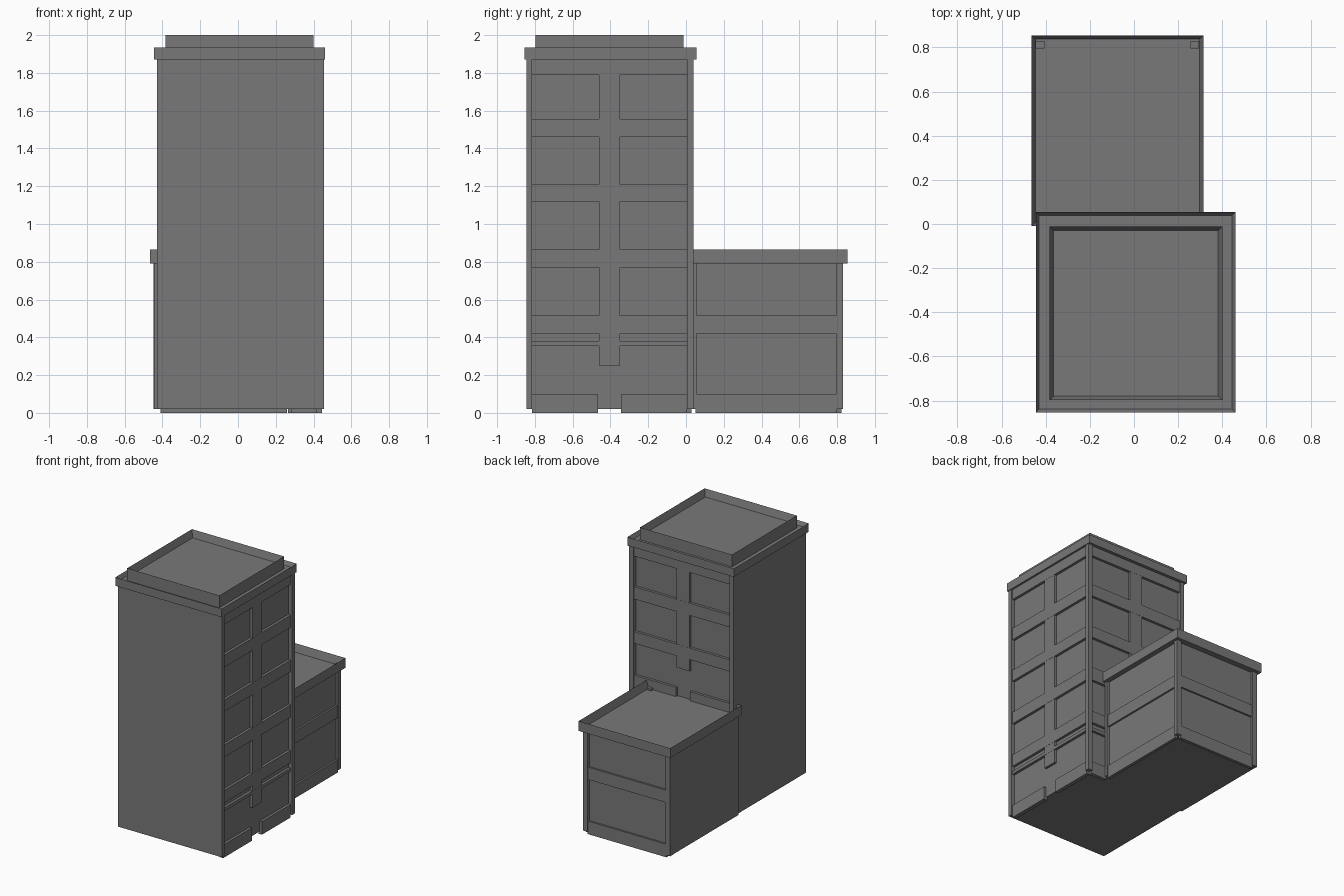
import bpy
import bmesh
from mathutils import Vector

cube = bpy.data.objects.get("Cube")
if cube:
    bpy.data.objects.remove(cube, do_unlink=True)

GREY = (0.19, 0.19, 0.19, 1)
mat = bpy.data.materials.new("mid grey")
mat.use_nodes = True
mat.diffuse_color = GREY
mat.node_tree.nodes["Principled BSDF"].inputs["Base Color"].default_value = GREY


def box(name, x, y, z, rim=0, depth=0):
    """Box from axis ranges; a rim width turns the top into a sunken tray."""
    bm = bmesh.new()
    bmesh.ops.create_cube(bm, size=1)
    for v in bm.verts:
        v.co = Vector(r[0] if c < 0 else r[1] for c, r in zip(v.co, (x, y, z)))
    if rim:
        bm.normal_update()
        top = max(bm.faces, key=lambda f: f.calc_center_median().z)
        bmesh.ops.inset_region(bm, faces=[top], thickness=rim)
        bmesh.ops.translate(bm, verts=top.verts, vec=(0, 0, -depth))
    mesh = bpy.data.meshes.new(name)
    bm.to_mesh(mesh)
    bm.free()
    mesh.materials.append(mat)
    obj = bpy.data.objects.new(name, mesh)
    bpy.context.collection.objects.link(obj)
    return obj


def side_strip(name, side, wall, span, z, out):
    """Raised strip on the +x or +y wall."""
    depth = (wall - 0.01, wall + out)
    if side == "x":
        box(name, depth, span, z)
    else:
        box(name, span, depth, z)


# Tower body and corner pilasters
box("tower_body", (-0.43, 0.425), (-0.845, 0.01), (0.02, 1.88))
box("tower_front_pilaster", (0.41, 0.455), (-0.845, -0.815), (0.02, 1.88))
box("tower_corner_pilaster", (0.42, 0.455), (0.005, 0.04), (0.02, 1.88))
box("tower_rear_pilaster", (-0.43, -0.4), (0.0, 0.04), (0.02, 1.88))

# Floor bands and mullions on the two windowed sides
bands = [(1.79, 1.875), (1.46, 1.555), (1.12, 1.21), (0.77, 0.865), (0.42, 0.515), (0.355, 0.38)]
sides = [("x", 0.425, (-0.815, 0.005), -0.405, 0.25), ("y", 0.01, (-0.4, 0.42), 0.005, 1.03)]
for side, wall, span, mid, mullion_end in sides:
    for i, z in enumerate(bands):
        if side == "y" and i == 3:
            continue
        side_strip("floor_band", side, wall, span, z, 0.02)
    side_strip("mullion", side, wall, (mid - 0.055, mid + 0.055), (mullion_end, 1.8), 0.019)
    # Skirting split by a doorway
    heights = [(0, 0.1)] if side == "x" else [(0.77, 0.875)]
    for z in heights:
        side_strip("skirting", side, wall, (span[0], mid - 0.06), z, 0.02)
        side_strip("skirting", side, wall, (mid + 0.06, span[1]), z, 0.02)
side_strip("skirting", "y", 0.01, (0.28, 0.42), (0, 0.1), 0.02)

# Tower cornice and raised roof
box("tower_cornice", (-0.445, 0.46), (-0.855, 0.055), (1.87, 1.935), 0.022, 0.03)
box("roof_parapet", (-0.383, 0.4), (-0.798, -0.012), (1.89, 2.0), 0.026, 0.055)

# Annex body, pilasters and parapet
box("annex_body", (-0.445, 0.275), (0, 0.81), (0.02, 0.8))
for x in ((-0.447, -0.405), (0.255, 0.295)):
    box("annex_pilaster", x, (0.795, 0.83), (0.02, 0.82))
box("annex_inner_pilaster", (0.26, 0.295), (0.03, 0.055), (0.02, 0.82))
box("annex_parapet", (-0.465, 0.315), (-0.01, 0.855), (0.79, 0.865), 0.025, 0.06)

# Annex bands and skirting
for side, wall, span in (("x", 0.275, (0.05, 0.8)), ("y", 0.81, (-0.41, 0.26))):
    side_strip("annex_band", side, wall, span, (0.42, 0.515), 0.014)
    side_strip("annex_skirting", side, wall, span, (0, 0.1), 0.014)
